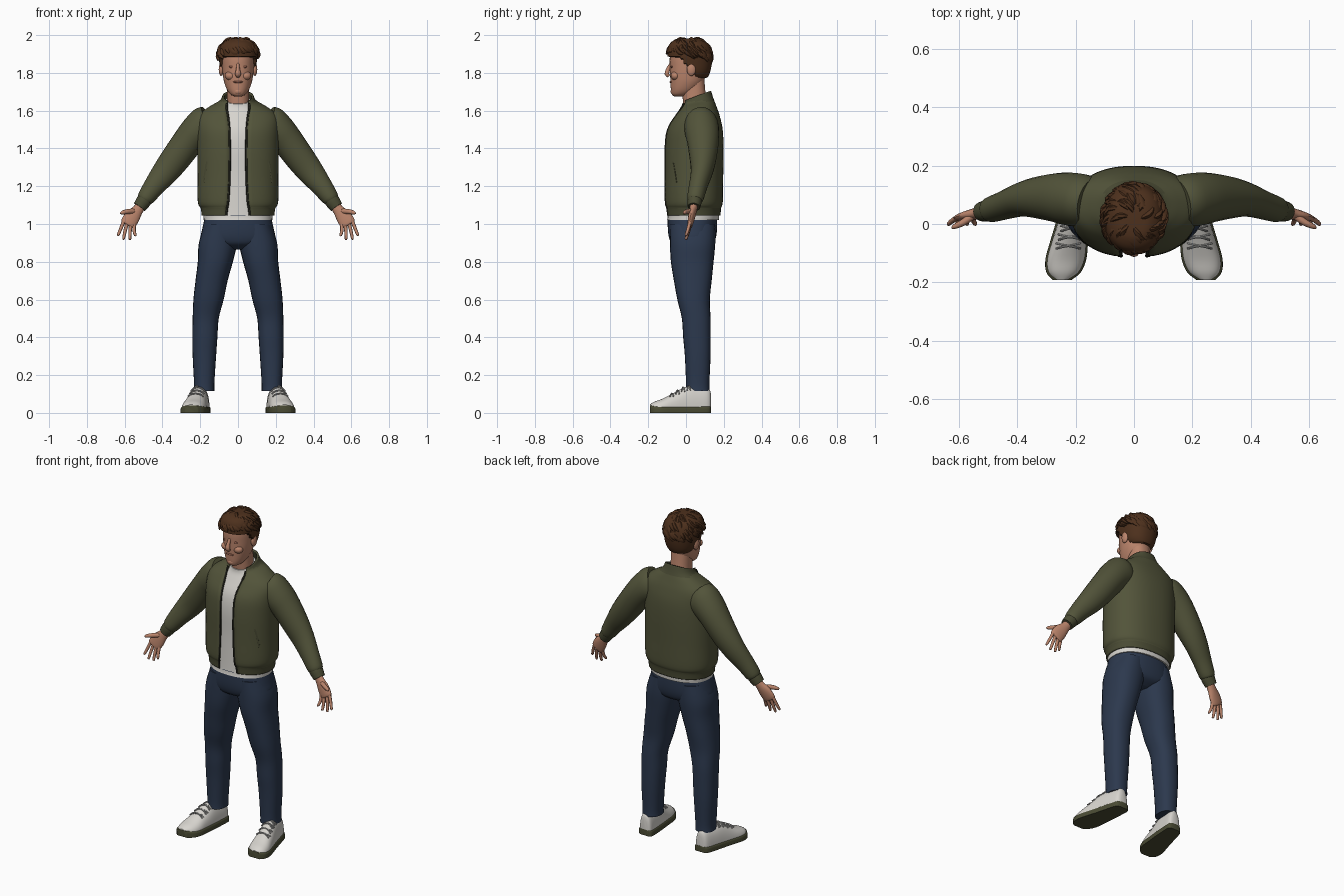
import bpy, bmesh, math, random
from math import sin, cos, pi
from mathutils import Vector

random.seed(4)
if "Cube" in bpy.data.objects:
    bpy.data.objects.remove(bpy.data.objects["Cube"], do_unlink=True)


def material(name, r, g, b):
    mat = bpy.data.materials.new(name)
    mat.use_nodes = True
    mat.diffuse_color = (r, g, b, 1)
    bsdf = mat.node_tree.nodes["Principled BSDF"]
    bsdf.inputs["Base Color"].default_value = (r, g, b, 1)
    bsdf.inputs["Roughness"].default_value = 0.8
    return mat


OLIVE = material("olive_cloth", .085, .088, .042)
RIB = material("dark_olive_rib", .068, .070, .034)
ZIP = material("zip_dark", .03, .03, .02)
DENIM = material("navy_denim", .025, .040, .075)
WHITE = material("off_white", .68, .66, .62)
LACE = material("lace_grey", .38, .38, .37)
SKIN = material("skin", .50, .235, .15)
SHADE = material("skin_shade", .33, .13, .085)
HAIR = material("brown_hair", .075, .03, .012)
made = []


def loft(name, rings, mat, closed=True, second=None, rule=None):
    """Skin a list of point rings; faces matching the rule take the second material."""
    bm = bmesh.new()
    rows = [[bm.verts.new(p) for p in ring] for ring in rings]
    n = len(rows[0])
    for low, high in zip(rows, rows[1:]):
        for i in range(n if closed else n - 1):
            j = (i + 1) % n
            bm.faces.new((low[i], low[j], high[j], high[i]))
    if closed:
        bm.faces.new(rows[0])
        bm.faces.new(rows[-1])
    bmesh.ops.recalc_face_normals(bm, faces=bm.faces)
    if rule:
        for f in bm.faces:
            f.material_index = int(rule(f.calc_center_median()))
    mesh = bpy.data.meshes.new(name)
    bm.to_mesh(mesh)
    bm.free()
    mesh.materials.append(mat)
    if second:
        mesh.materials.append(second)
    obj = bpy.data.objects.new(name, mesh)
    bpy.context.collection.objects.link(obj)
    made.append(obj)
    return obj


def spline(points, steps=4):
    """Catmull-Rom interpolation of tuples of any length."""
    pts = [points[0]] + list(points) + [points[-1]]
    out = []
    for a, b, c, d in zip(pts, pts[1:], pts[2:], pts[3:]):
        for k in range(steps):
            t = k / steps
            out.append(tuple(q + t / 2 * (r - p + t * (2*p - 5*q + 4*r - s + t * (3*(q - r) + s - p)))
                             for p, q, r, s in zip(a, b, c, d)))
    return out + [tuple(points[-1])]


def power(v, e):
    return math.copysign(abs(v) ** e, v)


def oval(station, a, p=2.3):
    """Point on a level cross-section; angle a is measured from the front."""
    z, cx, cy, rx, ry, tilt = station[:6]
    y = -ry * power(cos(a), 2 / p)
    return Vector((cx + rx * power(sin(a), 2 / p), cy + y, z + tilt * y))


def stack(name, stations, mat, n=36, p=2.3, **kw):
    rows = [[oval(s, 2 * pi * i / n, p) for i in range(n)] for s in spline(stations)]
    return loft(name, rows, mat, **kw)


def tube(name, path, mat, n=12, steps=3, side=1, **kw):
    """Sweep an ellipse: path holds x, y, z, in-plane radius, depth radius."""
    pts = spline(path, steps)
    centres = [Vector((side * p[0], p[1], p[2])) for p in pts]
    rows = []
    for i, p in enumerate(pts):
        t = (centres[min(i + 1, len(pts) - 1)] - centres[max(i - 1, 0)]).normalized()
        u = t.cross(Vector((.02, 1, .03))).normalized()
        v = t.cross(u)
        rows.append([centres[i] + u * p[3] * cos(2*pi*k/n) + v * p[4] * sin(2*pi*k/n) for k in range(n)])
    return loft(name, rows, mat, **kw)


def blob(name, centre, size, mat, n=14):
    rows = []
    for i in range(1, n):
        f = pi * i / n
        rows.append([Vector((centre[0] + size[0] * sin(f) * cos(2*pi*k/n),
                             centre[1] + size[1] * sin(f) * sin(2*pi*k/n),
                             centre[2] - size[2] * cos(f))) for k in range(n)])
    return loft(name, rows, mat)


# Shirt and neck: z, cx, cy, rx, ry, tilt
stack("shirt", [(1.02, 0, .037, .182, .137, 0), (1.06, 0, .04, .184, .136, 0), (1.25, 0, .042, .19, .133, 0),
                (1.4, 0, .043, .192, .136, 0), (1.5, 0, .047, .19, .126, 0), (1.57, 0, .056, .165, .1, 0),
                (1.62, 0, .053, .1, .075, .1), (1.655, 0, .047, .067, .065, .3)], WHITE)
stack("neck", [(1.58, 0, .06, .065, .065, 0), (1.66, 0, .045, .058, .062, 0), (1.79, 0, .035, .058, .06, 0)], SKIN)

# Open jacket: the seventh value is half the front opening
JACKET = spline([(1.045, 0, .04, .186, .137, 0, .062), (1.085, 0, .04, .192, .14, 0, .058),
                 (1.12, 0, .041, .207, .148, 0, .052), (1.25, 0, .042, .208, .149, 0, .045),
                 (1.4, 0, .043, .21, .15, 0, .044), (1.5, 0, .047, .212, .141, 0, .046),
                 (1.57, 0, .06, .205, .113, 0, .053), (1.615, 0, .065, .15, .09, .08, .06),
                 (1.645, 0, .06, .094, .079, .25, .058), (1.675, 0, .055, .076, .072, .4, .055)], 5)


def opening(s):
    return math.asin((s[6] / s[3]) ** 1.15)


def jacket_point(a, z, out=.004):
    s = min(JACKET, key=lambda q: abs(q[0] - z))
    p = oval(s, a)
    return (p.x, p.y - out, z)


rows = []
for s in JACKET:
    a0 = opening(s)
    rows.append([oval(s, a0 + (2*pi - 2*a0) * i / 48) for i in range(49)])
jacket = loft("jacket_body", rows, OLIVE, closed=False, second=RIB,
              rule=lambda c: c.z < 1.085 or (c.z > 1.645 and abs(c.x) < .095))
shell = jacket.modifiers.new("thickness", "SOLIDIFY")
shell.thickness, shell.offset = .012, 0

HEAD = [(1.676, 0, -.035, .02, .028, 0), (1.686, 0, -.025, .04, .05, 0), (1.71, 0, -.01, .058, .07, 0),
        (1.75, 0, .005, .073, .087, 0), (1.79, 0, .01, .08, .094, 0), (1.83, 0, .015, .084, .1, 0),
        (1.88, 0, .018, .085, .104, 0), (1.93, 0, .02, .078, .095, 0), (1.96, 0, .02, .05, .06, 0)]
stack("head", HEAD, SKIN, p=2.15)

# Shoe: y, centre x, half width, height, from heel to toe
SHOE = spline([(.133, .188, .018, .095), (.12, .19, .038, .128), (.06, .2, .047, .136), (0, .21, .053, .138),
               (-.06, .222, .059, .108), (-.12, .233, .064, .077), (-.165, .241, .053, .06), (-.191, .246, .026, .045)])


def arch(s, side, grow, base, top, p, lo=0, hi=pi, n=16):
    y, cx, hw = s[:3]
    return [Vector((side * (cx + (hw + grow) * power(cos(a), 2 / p)), y * (1 + grow / 2),
                    base + (top - base) * power(sin(a), 2 / p)))
            for a in (lo + (hi - lo) * i / n for i in range(n + 1))]


for label, side in (("left", 1), ("right", -1)):
    # Sleeve and cuff
    tube(label + "_sleeve", [(.15, .075, 1.54, .09, .08), (.175, .08, 1.525, .098, .09), (.22, .085, 1.487, .09, .091),
                             (.265, .09, 1.435, .083, .084), (.33, .09, 1.347, .078, .071),
                             (.385, .083, 1.275, .07, .058), (.44, .065, 1.205, .057, .049),
                             (.487, .05, 1.14, .046, .044), (.497, .047, 1.125, .037, .037)],
         OLIVE, n=24, side=side)
    tube(label + "_cuff", [(.485, .05, 1.14, .038, .038), (.5, .046, 1.12, .04, .038), (.522, .042, 1.09, .035, .033)],
         RIB, n=20, side=side)
    # Hand with four fingers and a thumb
    tube(label + "_palm", [(.505, .045, 1.11, .026, .022), (.53, .038, 1.075, .029, .02), (.558, .03, 1.04, .041, .018),
                           (.582, .022, 1.003, .041, .014), (.587, .02, .995, .03, .009)], SKIN, n=16, side=side)
    fingers = [("index", .606, 1.012, .634, .942), ("middle", .59, 1.002, .606, .922),
               ("ring", .572, .993, .572, .921), ("little", .556, .985, .543, .94)]
    for finger, x, z, tip_x, tip_z in fingers:
        tube(f"{label}_{finger}_finger", [(x - .006, .024, z + .015, .01, .01), ((x + tip_x) / 2, .012, (z + tip_z) / 2, .009, .009),
                                          (tip_x, 0, tip_z, .007, .007), (tip_x, -.001, tip_z - .003, .003, .003)],
             SKIN, n=8, side=side)
    tube(label + "_thumb", [(.55, .03, 1.068, .014, .014), (.585, .005, 1.066, .013, .012), (.612, -.008, 1.06, .01, .009),
                            (.623, -.013, 1.056, .004, .004)], SKIN, n=10, side=side)
    # Zip tape, pocket welt and sleeve seam
    zip_path = [jacket_point(side * opening(s), s[0]) + (.006, .005) for s in JACKET[:-6:3]]
    tube(label + "_zip", zip_path, ZIP, n=6)
    tube(label + "_pocket", [jacket_point(side * a, z, .002) + (.009, .005)
                             for a, z in ((.82, 1.33), (.9, 1.28), (.98, 1.22))], RIB, n=8)
    # Trouser leg
    stack(label + "_trouser_leg", [(z, side * cx, cy, rx, ry, 0) for z, cx, cy, rx, ry in (
        (1.0, .09, .034, .085, .12), (.9, .106, .035, .101, .12), (.8, .12, .033, .093, .113),
        (.7, .14, .036, .085, .1), (.6, .156, .04, .08, .086), (.5, .171, .054, .069, .076),
        (.4, .175, .058, .066, .073), (.3, .178, .062, .062, .068), (.16, .179, .062, .054, .062),
        (.115, .18, .062, .055, .063))], DENIM, n=24)
    # Shoe upper, sole and laces
    loft(label + "_shoe", [arch(s, side, 0, .02, s[3], 2.3) for s in SHOE], WHITE)
    loft(label + "_sole", [arch(s, side, .006, 0, .036 + .1 * max(0, -s[0] - .15), 6) for s in SHOE], RIB)
    for i in range(11, 19, 2):
        for lean in (-1, 1):
            row = arch(SHOE[i], side, .002, .02, SHOE[i][3] + .003, 2.3, .9, pi - .9, 6)
            tube(f"{label}_lace", [(p.x, p.y + lean * (k - 3) * .003, p.z, .004, .004) for k, p in enumerate(row)],
                 LACE, n=6, steps=1)
    # Ear and eye
    blob(label + "_ear", (side * .089, .028, 1.818), (.013, .024, .034), SKIN)
    blob(label + "_eye", (side * .033, -.075, 1.832), (.016, .006, .006), SHADE)
    blob(label + "_cheek", (side * .04, -.056, 1.785), (.03, .025, .024), SKIN)

# Trouser seat
stack("trouser_seat", [(1.045, 0, .034, .173, .131, 0), (.97, 0, .034, .19, .13, 0), (.92, 0, .034, .196, .122, 0),
                       (.89, 0, .034, .15, .105, 0), (.865, 0, .034, .07, .06, 0)], DENIM)

# Nose, lips and chin
tube("nose", [(0, -.078, 1.85, .008, .008), (0, -.094, 1.82, .01, .011), (0, -.101, 1.795, .016, .012),
              (0, -.09, 1.782, .011, .009)], SKIN)
blob("mouth", (0, -.079, 1.752), (.026, .008, .006), SHADE)
blob("chin", (0, -.062, 1.702), (.026, .02, .02), SKIN)

# Hair cap, tucked inside the head below the hairline
cap = stack("hair_cap", [(1.77, 0, .045, .06, .066, 0), (1.8, 0, .03, .086, .096, 0), (1.85, 0, .023, .098, .114, 0),
                         (1.9, 0, .02, .103, .118, 0), (1.95, 0, .015, .09, .104, 0), (1.978, 0, .012, .055, .064, 0),
                         (1.983, 0, .012, .02, .025, 0)], HAIR, n=48)
for v in cap.data.vertices:
    t = min(1, max(0, (v.co.y + .04) / .1))
    if v.co.z < 1.88 - .11 * t:
        v.co.x *= .6
        v.co.y = .02 + (v.co.y - .02) * .6

# Swirling locks from crown to hairline
for i in range(95):
    az = i * 2.4
    back = .5 + .5 * sin(az)
    limit = 1.35 + .75 * back
    start = limit * math.sqrt(random.random()) * .75
    swirl = random.uniform(.25, .7)
    path = []
    for k, r in enumerate((.009, .015, .013, .002)):
        f = min(limit, start + k * .17)
        a = az + swirl * k / 3
        lift = (.93, 1.0, 1.03, 1.07)[k]
        path.append((.103 * lift * sin(f) * cos(a), .018 + .116 * lift * sin(f) * sin(a),
                     1.888 + .096 * lift * cos(f), r, r * .75))
    tube("hair_lock", path, HAIR, n=7)

# Smooth shading with kept edges
bpy.ops.object.select_all(action="DESELECT")
for obj in made:
    obj.select_set(True)
bpy.context.view_layer.objects.active = made[0]
bpy.ops.object.shade_smooth_by_angle(angle=math.radians(50))
